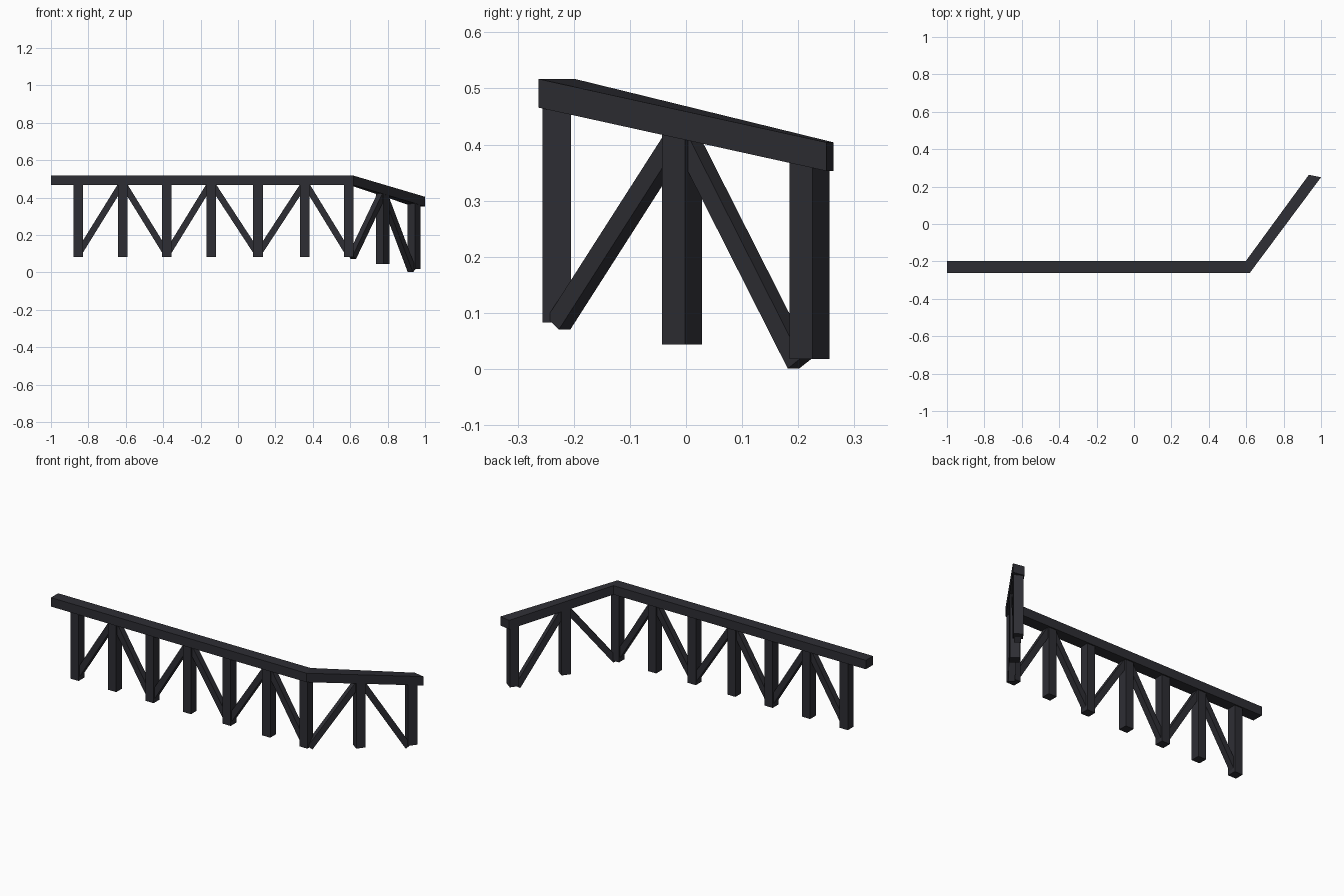
import bpy, bmesh, math
from mathutils import Vector, Matrix

if "Cube" in bpy.data.objects:
    bpy.data.objects.remove(bpy.data.objects["Cube"])

mat = bpy.data.materials.new("charcoal paint")
mat.diffuse_color = (0.027, 0.027, 0.034, 1)
mat.use_nodes = True
mat.node_tree.nodes["Principled BSDF"].inputs["Base Color"].default_value = mat.diffuse_color

def finish(name, bm):
    bmesh.ops.recalc_face_normals(bm, faces=bm.faces)
    me = bpy.data.meshes.new(name)
    bm.to_mesh(me)
    bm.free()
    me.materials.append(mat)
    ob = bpy.data.objects.new(name, me)
    bpy.context.collection.objects.link(ob)

def box(name, matrix):
    bm = bmesh.new()
    bmesh.ops.create_cube(bm, size=1, matrix=matrix)
    finish(name, bm)

def post(name, x, y, z0, z1, angle=0.0, w=0.051):
    box(name, Matrix.Translation((x, y, (z0 + z1) / 2)) @ Matrix.Rotation(angle, 4, 'Z')
        @ Matrix.Diagonal((w, w, z1 - z0, 1)))

def brace(name, a, b, w=0.034):
    # square bar from a to b, with its sides kept vertical
    a, b = Vector(a), Vector(b)
    d = (b - a).normalized()
    side = d.cross(Vector((0, 0, 1))).normalized()
    rot = Matrix((side, d.cross(side), d)).transposed().to_4x4()
    box(name, Matrix.Translation((a + b) / 2) @ rot @ Matrix.Diagonal((w, w, (b - a).length, 1)))

# handrail: rectangular section swept round the mitred corner
bm = bmesh.new()
sections = [((-1, -0.263), (-1, -0.198), 0.517),
            ((0.618, -0.263), (0.598, -0.198), 0.517),
            ((1.0, 0.250), (0.935, 0.263), 0.404)]
rings = []
for o, i, z in sections:
    rings.append([bm.verts.new((*p, h)) for p, h in
                  ((o, z), (i, z), (i, z - 0.051), (o, z - 0.051))])
for r, s in zip(rings, rings[1:]):
    for k in range(4):
        bm.faces.new((r[k], r[(k + 1) % 4], s[(k + 1) % 4], s[k]))
bm.faces.new(rings[0])
bm.faces.new(rings[-1])
finish("handrail", bm)

# level run: posts with V braces rising to every second post
Y = -0.2305
xs = [-0.855, -0.617, -0.38, -0.144, 0.107, 0.358, 0.593]
for n, x in enumerate(xs):
    post(f"level_post_{n}", x, Y, 0.083, 0.49)
for n in (1, 3, 5):
    for k in (n - 1, n + 1):
        brace(f"level_brace_{n}_{k}", (xs[k], Y, 0.096), (xs[n], Y, 0.48))

# descending run: posts turned to follow the rail
ang = math.atan2(0.487, 0.36)
post("slope_post_mid", 0.773, -0.007, 0.044, 0.435, ang)
post("slope_post_end", 0.941, 0.2205, 0.018, 0.383, ang)
top = (0.773, -0.007, 0.425)
brace("slope_brace_corner", (0.609, -0.227, 0.081), top)
brace("slope_brace_end", (0.930, 0.203, 0.010), top)
